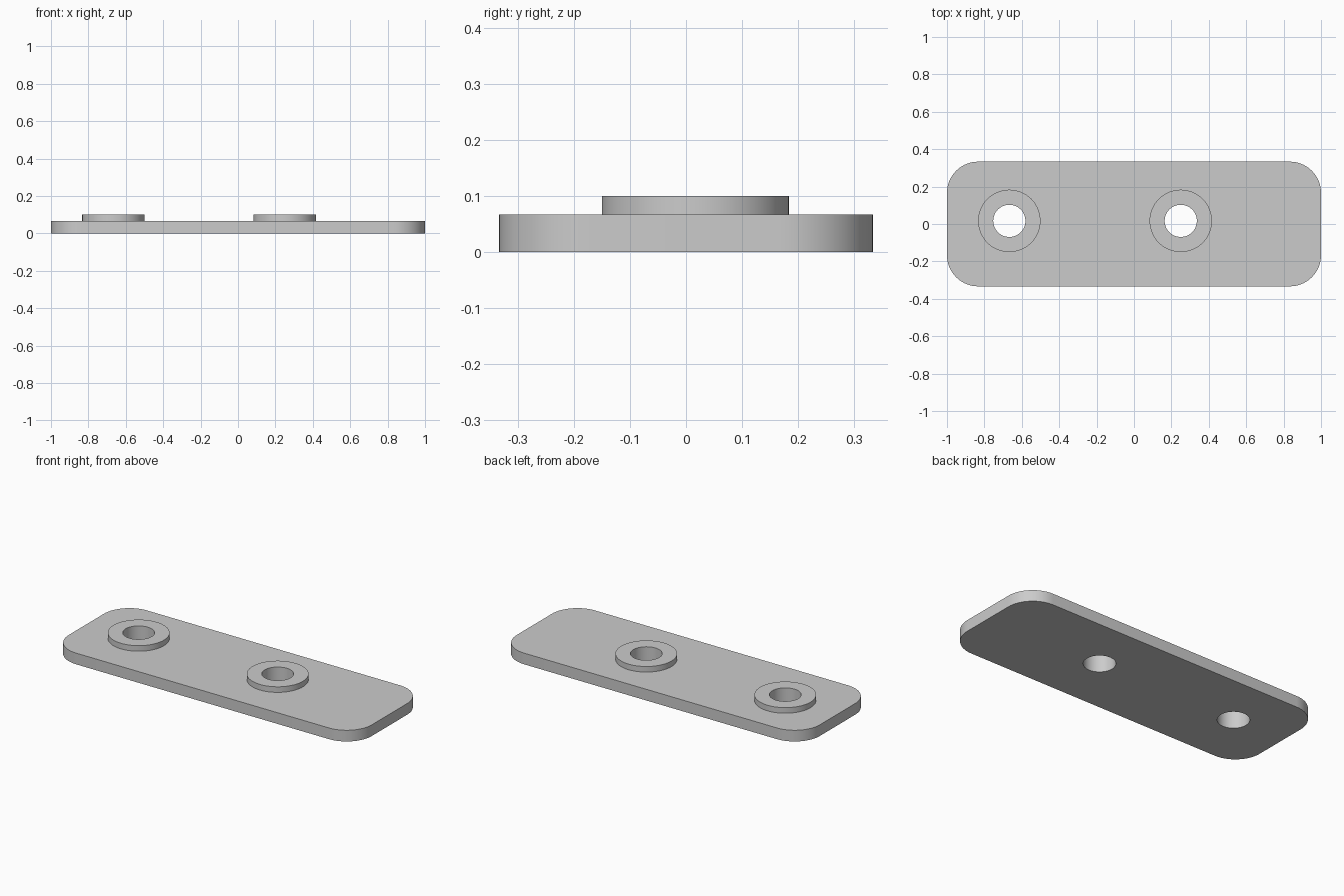
import bpy, bmesh, math

if "Cube" in bpy.data.objects:
    bpy.data.objects.remove(bpy.data.objects["Cube"])

THICK, BOSS_TOP = 0.0667, 0.1
CORNER, BOSS_R, HOLE_R = 0.167, 0.1667, 0.086
CENTRES = [(-0.6667, 0.0167), (0.25, 0.0167)]

grey = bpy.data.materials.new("light grey")
grey.diffuse_color = (0.6, 0.6, 0.6, 1)
grey.use_nodes = True
grey.node_tree.nodes["Principled BSDF"].inputs["Base Color"].default_value = grey.diffuse_color


def prism(name, points, z0, z1):
    """Extrude a closed outline from z0 to z1."""
    bm = bmesh.new()
    face = bm.faces.new([bm.verts.new((x, y, z0)) for x, y in points])
    top = bmesh.ops.extrude_face_region(bm, geom=[face])["geom"]
    bmesh.ops.translate(bm, vec=(0, 0, z1 - z0),
                        verts=[v for v in top if isinstance(v, bmesh.types.BMVert)])
    bmesh.ops.recalc_face_normals(bm, faces=bm.faces)
    mesh = bpy.data.meshes.new(name)
    bm.to_mesh(mesh)
    bm.free()
    mesh.materials.append(grey)
    ob = bpy.data.objects.new(name, mesh)
    bpy.context.collection.objects.link(ob)
    return ob


def arc(cx, cy, r, start, sweep, n):
    return [(cx + r * math.cos(start + sweep * i / n),
             cy + r * math.sin(start + sweep * i / n)) for i in range(n + 1)]


def circle(cx, cy, r, n=64):
    return arc(cx, cy, r, 0, math.tau, n)[:-1]


def combine(target, tool, operation):
    mod = target.modifiers.new(operation.lower(), 'BOOLEAN')
    mod.operation, mod.solver, mod.object = operation, 'EXACT', tool
    bpy.context.view_layer.objects.active = target
    bpy.ops.object.modifier_apply(modifier=mod.name)
    bpy.data.objects.remove(tool)


# Plate with rounded corners
outline = []
for k, (sx, sy) in enumerate([(1, 1), (-1, 1), (-1, -1), (1, -1)]):
    outline += arc(sx * (1 - CORNER), sy * (0.3333 - CORNER), CORNER,
                   k * math.pi / 2, math.pi / 2, 16)
plate = prism("mounting_plate", outline, 0, THICK)

# Raised bosses, each with a hole through the plate
for x, y in CENTRES:
    combine(plate, prism("boss", circle(x, y, BOSS_R), THICK / 2, BOSS_TOP), 'UNION')
    combine(plate, prism("hole_cutter", circle(x, y, HOLE_R), -0.1, 0.2), 'DIFFERENCE')

# Smooth round walls, crisp rims
bpy.ops.object.select_all(action='DESELECT')
plate.select_set(True)
bpy.context.view_layer.objects.active = plate
bpy.ops.object.shade_smooth_by_angle(angle=math.radians(30))
